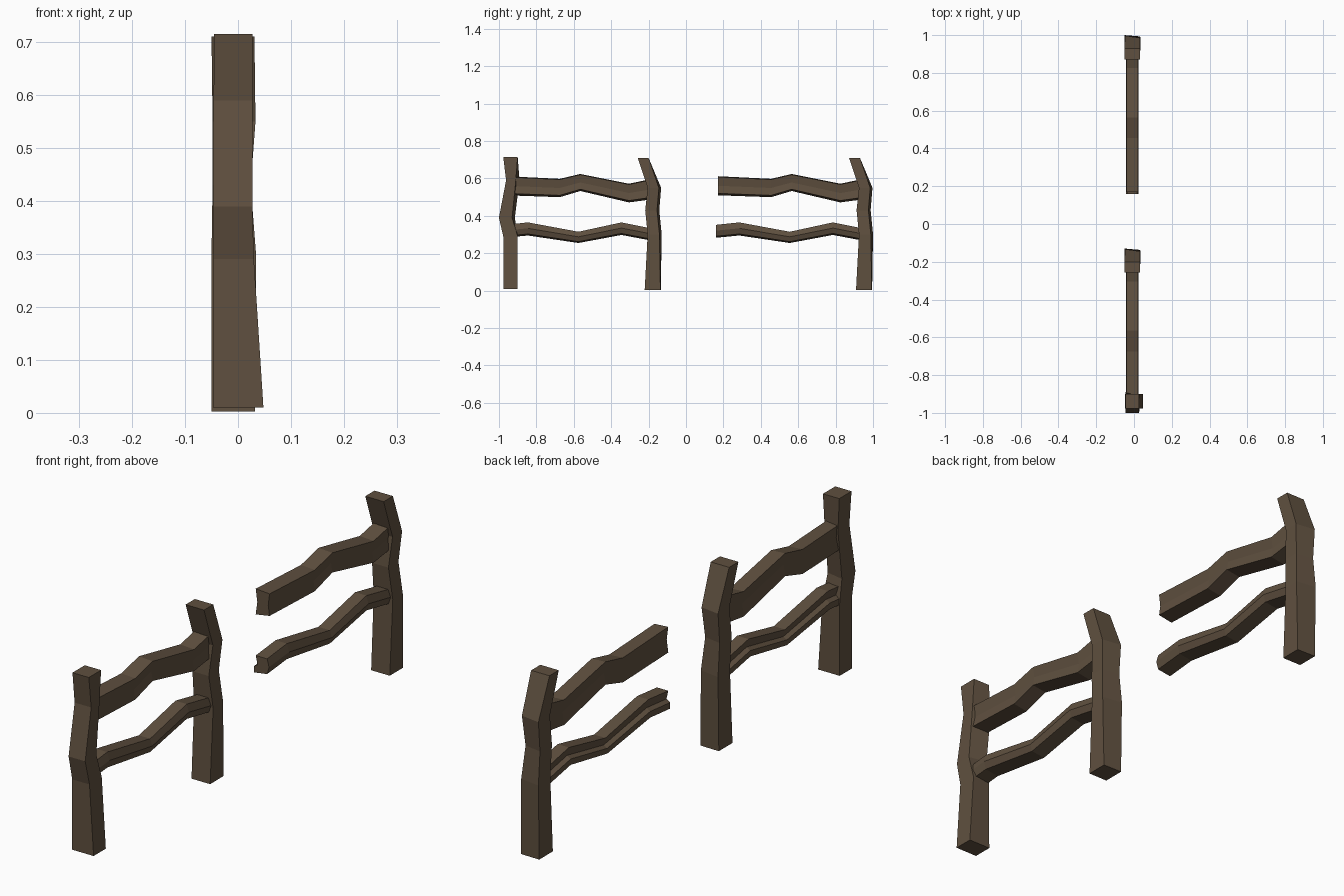
import bpy, bmesh

if "Cube" in bpy.data.objects:
    bpy.data.objects.remove(bpy.data.objects["Cube"])

wood = bpy.data.materials.new("dark_wood")
wood.diffuse_color = (0.115, 0.08, 0.05, 1)
wood.use_nodes = True
wood.node_tree.nodes["Principled BSDF"].inputs["Base Color"].default_value = wood.diffuse_color


def loft(name, rings):
    """Skin a list of equal-sized rings and cap both ends."""
    bm = bmesh.new()
    loops = [[bm.verts.new(p) for p in ring] for ring in rings]
    n = len(loops[0])
    for a, b in zip(loops, loops[1:]):
        for i in range(n):
            j = (i + 1) % n
            bm.faces.new((a[i], a[j], b[j], b[i]))
    bm.faces.new(loops[0])
    bm.faces.new(loops[-1])
    bmesh.ops.recalc_face_normals(bm, faces=bm.faces)
    mesh = bpy.data.meshes.new(name)
    bm.to_mesh(mesh)
    bm.free()
    mesh.materials.append(wood)
    bpy.context.collection.objects.link(bpy.data.objects.new(name, mesh))


def post(name, stations, dy=0):
    # station: z, x min, x max, near y, far y on +x edge, far y on -x edge
    loft(name, [[(x0, y0 + dy, z), (x1, y0 + dy, z), (x1, ya + dy, z), (x0, yb + dy, z)]
                for z, x0, x1, y0, ya, yb in stations])


def rail(name, section, stations, dy=0):
    # station: y, bottom z, top z; section: x and height fraction
    loft(name, [[(x, y + dy, lo + t * (hi - lo)) for x, t in section]
                for y, lo, hi in stations])


end_post = [
    (0.01, -0.047, 0.048, -0.977, -0.90, -0.90),
    (0.29, -0.046, 0.030, -0.977, -0.90, -0.90),
    (0.39, -0.046, 0.027, -1.000, -0.93, -0.915),
    (0.59, -0.046, 0.027, -0.962, -0.91, -0.89),
    (0.715, -0.045, 0.027, -0.977, -0.90, -0.90),
]
leaning_post = [
    (0.003, -0.050, 0.032, -0.221, -0.137, -0.135),
    (0.30, -0.050, 0.034, -0.205, -0.142, -0.130),
    (0.43, -0.048, 0.024, -0.218, -0.155, -0.143),
    (0.55, -0.048, 0.033, -0.205, -0.145, -0.133),
    (0.71, -0.050, 0.031, -0.258, -0.20, -0.20),
]
upper_section = [(-0.041, 0), (-0.034, 0.5), (-0.041, 1), (0.02, 0.96),
                 (0.014, 0.5), (0.02, 0.1)]
upper_path = [(-0.96, 0.51, 0.612), (-0.675, 0.50, 0.598), (-0.565, 0.533, 0.624),
              (-0.305, 0.472, 0.572), (-0.17, 0.49, 0.60)]
lower_section = [(-0.042, 0), (-0.042, 0.35), (-0.026, 0.5), (-0.034, 1),
                 (0.016, 1), (0.025, 0.55), (0.016, 0.12)]
lower_path = [(-0.97, 0.283, 0.352), (-0.845, 0.295, 0.365), (-0.575, 0.255, 0.315),
              (-0.345, 0.298, 0.365), (-0.17, 0.265, 0.33)]

# Fence: one end post, then two identical sections with a gap between
post("end_post", end_post)
for label, dy in (("near", 0), ("far", 1.13)):
    post(label + "_leaning_post", leaning_post, dy)
    rail(label + "_upper_rail", upper_section, upper_path, dy)
    rail(label + "_lower_rail", lower_section, lower_path, dy)
